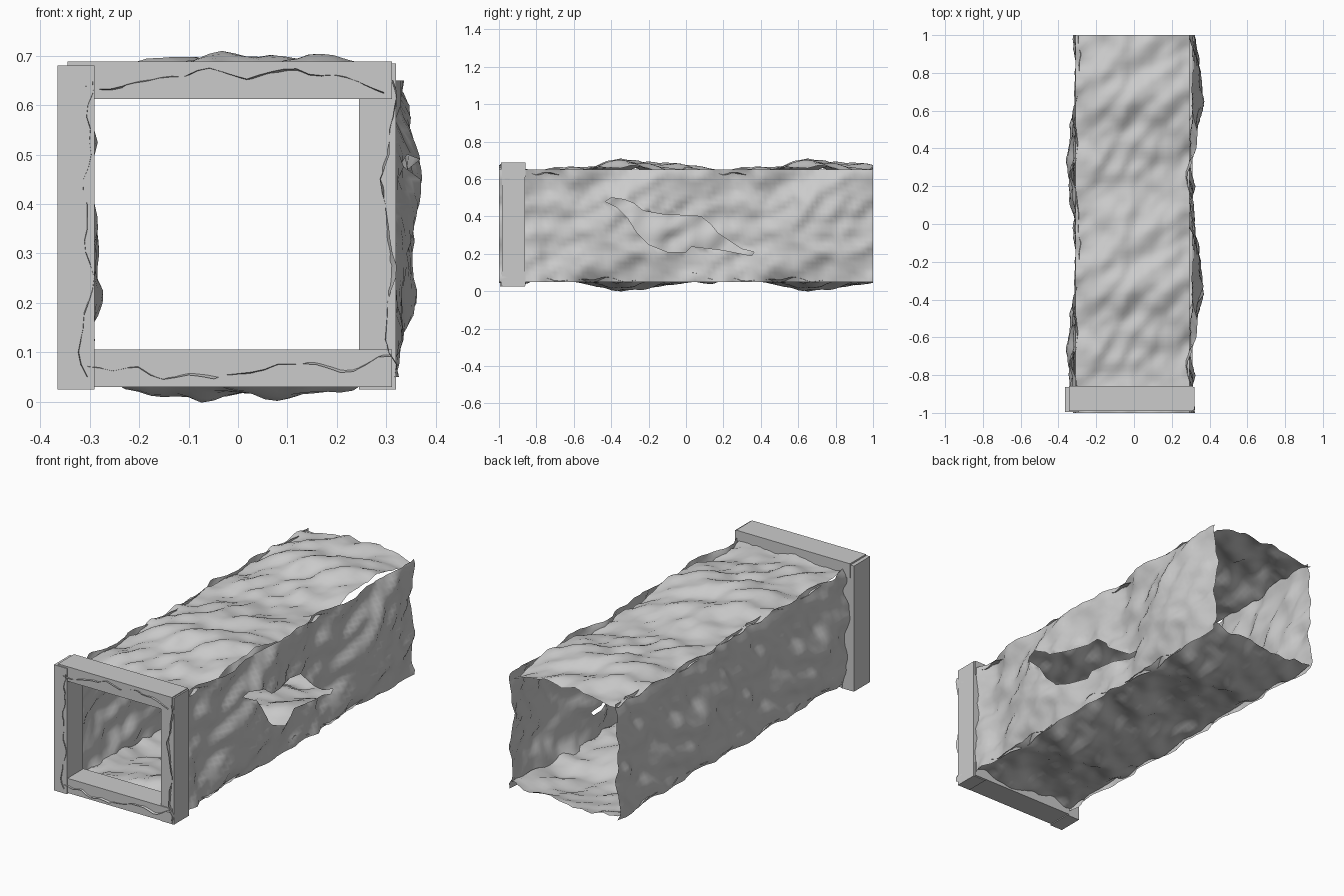
import bpy, bmesh, math
from mathutils import Vector, noise, geometry

if "Cube" in bpy.data.objects:
    bpy.data.objects.remove(bpy.data.objects["Cube"])


def rock(y, w, mid, seed, phase, swell):
    """Outward bulge that repeats every unit along y, like tiled rock."""
    # walls are fuller in the middle and draw in toward their long edges
    full = 1 - min(1, abs(w - mid) / 0.3) ** 2.5
    h = swell * math.cos(2 * math.pi * (y - phase)) * (0.3 + 0.7 * full) + 0.018 * full
    u = 2 * math.pi * (y - 0.6 * w)
    for freq, amp in ((4.5, 0.028), (9, 0.026), (19, 0.010)):
        r = freq / (2 * math.pi)
        p = Vector((r * math.cos(u) + seed, r * math.sin(u) + seed * 1.7,
                    w * freq * 1.1 + seed * 2.3))
        h += amp * noise.noise(p)
    return h


def mesh_object(name, bm):
    me = bpy.data.meshes.new(name)
    bm.to_mesh(me)
    bm.free()
    ob = bpy.data.objects.new(name, me)
    bpy.context.collection.objects.link(ob)
    return ob


def rock_sheet(name, place, w0, w1, seed, phase, swell, hole=None, ny=80, nw=24):
    """Thin wavy sheet; place(y, w, h) maps it onto one side of the tunnel."""
    pts = [Vector((-1 + 2 * i / ny, w0 + (w1 - w0) * j / nw))
           for i in range(ny + 1) for j in range(nw + 1)]
    idx = lambda i, j: i * (nw + 1) + j
    faces = [(idx(i, j), idx(i + 1, j), idx(i + 1, j + 1), idx(i, j + 1))
             for i in range(ny) for j in range(nw)]
    if hole:
        # retriangulate around the ragged outline and drop its inside
        n = len(pts)
        ring = [Vector(p) for p in hole]
        edges = [(n + k, n + (k + 1) % len(ring)) for k in range(len(ring))]
        pts, _, tris, *_ = geometry.delaunay_2d_cdt(pts + ring, edges, [], 0, 1e-5)

        def inside(c):
            odd = False
            for a, b in zip(ring, ring[1:] + ring[:1]):
                if (a.y > c.y) != (b.y > c.y):
                    if c.x < a.x + (c.y - a.y) * (b.x - a.x) / (b.y - a.y):
                        odd = not odd
            return odd
        faces = [t for t in tris
                 if not inside(sum((pts[k] for k in t), Vector((0, 0))) / len(t))]
    bm = bmesh.new()
    mid = (w0 + w1) / 2
    vs = [bm.verts.new(place(p[0], p[1], rock(p[0], p[1], mid, seed, phase, swell)))
          for p in pts]
    for f in faces:
        bm.faces.new([vs[k] for k in f])
    bmesh.ops.delete(bm, geom=[v for v in bm.verts if not v.link_faces], context='VERTS')
    bmesh.ops.recalc_face_normals(bm, faces=bm.faces)
    for f in bm.faces:
        f.smooth = True
    return mesh_object(name, bm)


def box(name, x0, x1, y0, y1, z0, z1):
    bm = bmesh.new()
    bmesh.ops.create_cube(bm, size=1)
    for v in bm.verts:
        v.co = ((x0 + x1) / 2 + v.co.x * (x1 - x0),
                (y0 + y1) / 2 + v.co.y * (y1 - y0),
                (z0 + z1) / 2 + v.co.z * (z1 - z0))
    return mesh_object(name, bm)


# Ragged opening in the right wall (y, z)
opening = [(-0.43, 0.48), (-0.40, 0.50), (-0.33, 0.49), (-0.28, 0.47), (-0.23, 0.43),
           (-0.12, 0.41), (0.0, 0.405), (0.08, 0.40), (0.13, 0.36), (0.17, 0.31),
           (0.23, 0.27), (0.30, 0.225), (0.365, 0.21), (0.35, 0.19), (0.30, 0.20),
           (0.20, 0.22), (0.03, 0.24), (0.0, 0.21), (-0.10, 0.21), (-0.20, 0.25),
           (-0.26, 0.31), (-0.31, 0.39), (-0.37, 0.45)]

# Rock sheets of the tunnel
rock_sheet("right_wall", lambda y, w, h: (0.304 + h, y, w), 0.05, 0.65, 3.1, -0.3, 0.028, opening)
rock_sheet("left_wall", lambda y, w, h: (-0.300 - h, y, w), 0.05, 0.65, 8.4, 0.3, 0.022)
rock_sheet("ceiling", lambda y, w, h: (w, y, 0.645 + h), -0.31, 0.295, 5.2, -0.3, 0.026)
rock_sheet("floor", lambda y, w, h: (w, y, 0.068 - h), -0.305, 0.31, 11.7, -0.3, 0.026)

# Timber frame at the entrance
box("left_post", -0.365, -0.29, -0.995, -0.862, 0.025, 0.68)
box("right_post", 0.245, 0.32, -0.985, -0.862, 0.025, 0.684)
box("top_beam", -0.345, 0.312, -0.99, -0.858, 0.612, 0.688)
box("bottom_beam", -0.30, 0.312, -0.99, -0.858, 0.03, 0.106)
